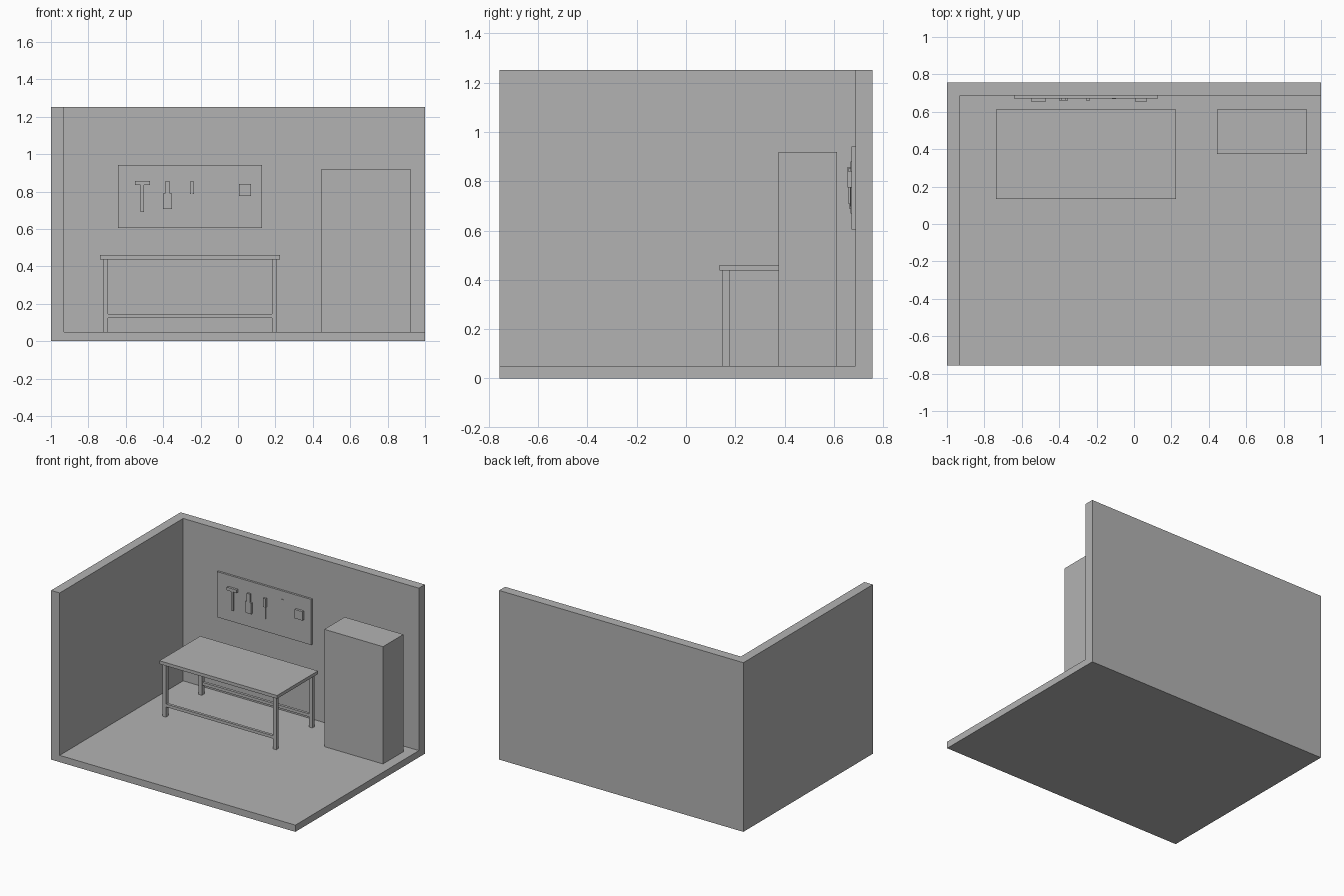
import bpy
import bmesh

cube = bpy.data.objects.get("Cube")
if cube:
    bpy.data.objects.remove(cube, do_unlink=True)

# Single plain grey
grey = bpy.data.materials.new("plain grey")
grey.use_nodes = True
colour = (0.45, 0.45, 0.45, 1)
grey.diffuse_color = colour
grey.node_tree.nodes["Principled BSDF"].inputs["Base Color"].default_value = colour


def box(name, x, y, z):
    """Box spanning the given (min, max) ranges."""
    bm = bmesh.new()
    bmesh.ops.create_cube(bm, size=1)
    for v in bm.verts:
        v.co = [r[0] if c < 0 else r[1] for c, r in zip(v.co, (x, y, z))]
    mesh = bpy.data.meshes.new(name)
    bm.to_mesh(mesh)
    bm.free()
    mesh.materials.append(grey)
    obj = bpy.data.objects.new(name, mesh)
    bpy.context.collection.objects.link(obj)
    return obj


# Room shell: floor, back wall and one side wall
DEPTH, FLOOR, TOP = 0.757, 0.05, 1.252
WALL_Y, WALL_X = 0.687, -0.93
box("floor", (-1, 1), (-DEPTH, DEPTH), (0, FLOOR))
box("back_wall", (-1, 1), (WALL_Y, DEPTH), (FLOOR, TOP))
box("side_wall", (-1, WALL_X), (-DEPTH, WALL_Y), (FLOOR, TOP))

# Workbench: top, four legs, front and back stretchers
box("bench_top", (-0.738, 0.225), (0.135, 0.613), (0.437, 0.461))
legs_x = {"right": (-0.722, -0.695), "left": (0.182, 0.209)}
legs_y = {"front": (0.149, 0.177), "back": (0.571, 0.599)}
for row, y in legs_y.items():
    for side, x in legs_x.items():
        box(f"bench_leg_{row}_{side}", x, y, (FLOOR, 0.437))
    mid = sum(y) / 2
    box(f"bench_stretcher_{row}", (legs_x["right"][1], legs_x["left"][0]),
        (mid - 0.01, mid + 0.01), (0.123, 0.145))

# Cabinet
box("cabinet", (0.444, 0.925), (0.375, 0.613), (FLOOR, 0.918))

# Tool board on the back wall
BOARD = 0.672
box("tool_board", (-0.642, 0.128), (BOARD, WALL_Y), (0.604, 0.941))


def tool(name, x, z, proud):
    box(name, x, (BOARD - proud, BOARD), z)


# Hanging tools
tool("hammer_head", (-0.551, -0.471), (0.834, 0.857), 0.017)
tool("hammer_handle", (-0.521, -0.503), (0.69, 0.834), 0.011)
tool("brush_handle", (-0.39, -0.364), (0.79, 0.853), 0.013)
tool("brush_body", (-0.401, -0.353), (0.707, 0.79), 0.013)
tool("screwdriver_handle", (-0.257, -0.235), (0.788, 0.853), 0.013)
tool("screwdriver_shaft", (-0.25, -0.242), (0.698, 0.788), 0.007)
tool("ruler", (-0.118, -0.096), (0.669, 0.88), 0.004)
tool("tape_measure", (0.005, 0.07), (0.775, 0.841), 0.017)
